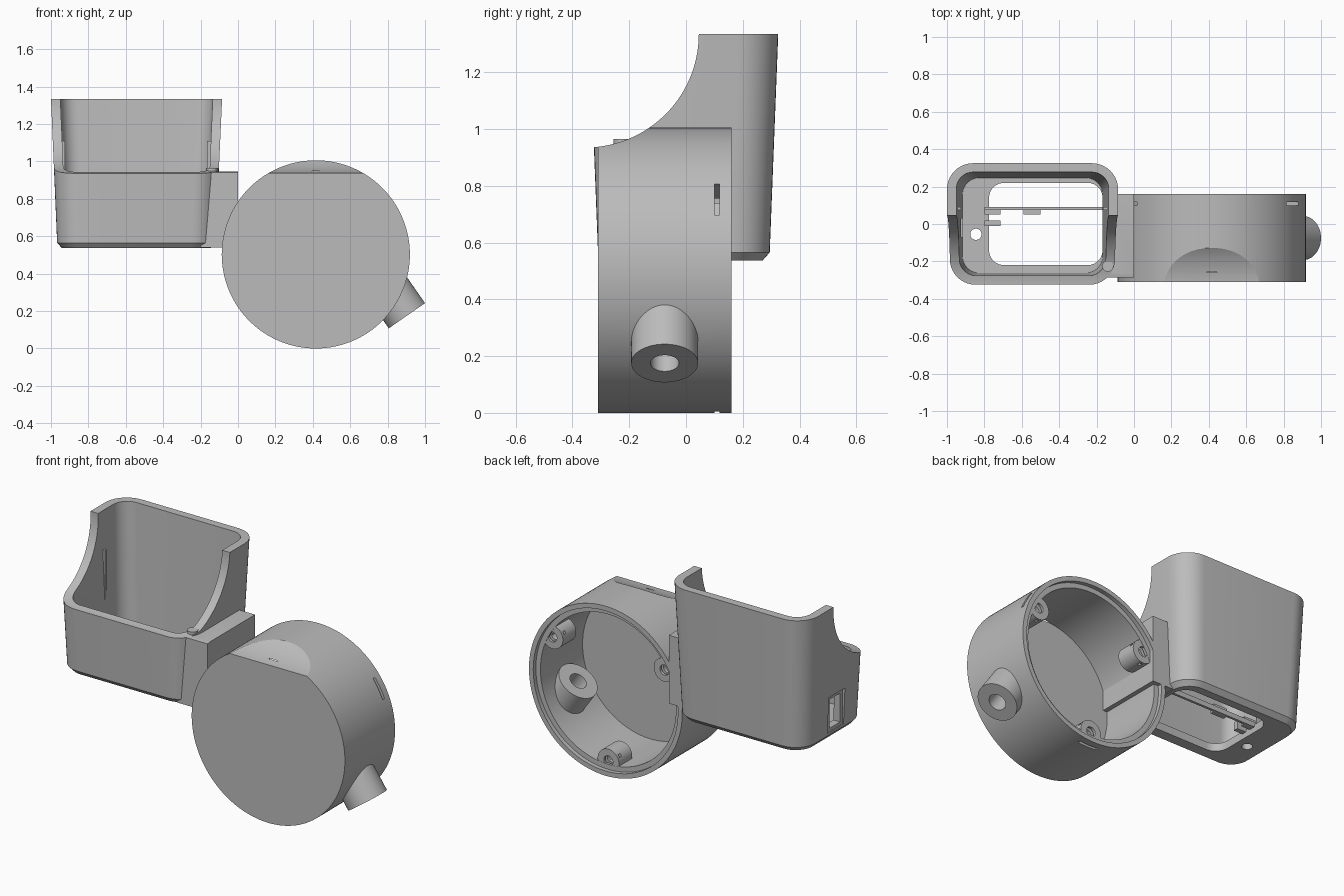
import bpy, bmesh, math
from mathutils import Matrix, Vector

cube = bpy.data.objects.get("Cube")
if cube:
    bpy.data.objects.remove(cube, do_unlink=True)

grey = bpy.data.materials.new("plain grey")
grey.use_nodes = True
COLOUR = (0.5, 0.5, 0.5, 1)
grey.diffuse_color = COLOUR
grey.node_tree.nodes["Principled BSDF"].inputs["Base Color"].default_value = COLOUR

DRUM_X, DRUM_Z, DRUM_R = 0.416, 0.503, 0.503


def finish(name, bm):
    bm.normal_update()
    bmesh.ops.recalc_face_normals(bm, faces=bm.faces)
    mesh = bpy.data.meshes.new(name)
    bm.to_mesh(mesh)
    bm.free()
    mesh.materials.append(grey)
    ob = bpy.data.objects.new(name, mesh)
    bpy.context.collection.objects.link(ob)
    return ob


def box(name, x, y, z, turn=None):
    """Box from (low, high) ranges, optionally transformed."""
    bm = bmesh.new()
    bmesh.ops.create_cube(bm, size=1)
    for v in bm.verts:
        v.co = Vector([(a + b) / 2 + c * (b - a) for (a, b), c in zip((x, y, z), v.co)])
    if turn:
        bm.transform(turn)
    return finish(name, bm)


def bridge(bm, rings):
    """Skin a list of vertex rings and cap both ends."""
    n = len(rings[0])
    for low, high in zip(rings, rings[1:]):
        for i in range(n):
            j = (i + 1) % n
            bm.faces.new((low[i], low[j], high[j], high[i]))
    bm.faces.new(rings[0][::-1])
    bm.faces.new(rings[-1])


def rod(name, start, end, radius, sides=48):
    start, end = Vector(start), Vector(end)
    turn = (end - start).to_track_quat('Z', 'Y')
    bm = bmesh.new()
    angles = [math.tau * i / sides for i in range(sides)]
    bridge(bm, [[bm.verts.new(p + turn @ Vector((radius * math.cos(a), radius * math.sin(a), 0)))
                 for a in angles] for p in (start, end)])
    return finish(name, bm)


def loft(name, layers, steps=10):
    """Solid through rounded rectangles given as (z, x0, x1, y0, y1, radius)."""
    bm = bmesh.new()
    rings = []
    for z, x0, x1, y0, y1, r in layers:
        ring = []
        corners = ((x1 - r, y1 - r), (x0 + r, y1 - r), (x0 + r, y0 + r), (x1 - r, y0 + r))
        for q, (cx, cy) in enumerate(corners):
            for i in range(steps + 1):
                a = math.pi / 2 * (q + i / steps)
                ring.append(bm.verts.new((cx + r * math.cos(a), cy + r * math.sin(a), z)))
        rings.append(ring)
    bridge(bm, rings)
    return finish(name, bm)


def lathe(name, profile, sides=128):
    """Spin (radius, y) points round the drum axis."""
    bm = bmesh.new()
    verts = [bm.verts.new((r, y, 0)) for r, y in profile]
    edges = [bm.edges.new(pair) for pair in zip(verts, verts[1:])]
    bmesh.ops.spin(bm, geom=verts + edges, axis=(0, 1, 0), cent=(0, 0, 0),
                   angle=math.tau, steps=sides, use_duplicate=False)
    bmesh.ops.remove_doubles(bm, verts=bm.verts, dist=1e-4)
    bm.transform(Matrix.Translation((DRUM_X, 0, DRUM_Z)))
    return finish(name, bm)


def carve(ob, cutters):
    for c in cutters:
        mod = ob.modifiers.new("cut", 'BOOLEAN')
        mod.operation, mod.solver, mod.object = 'DIFFERENCE', 'EXACT', c
    bpy.context.view_layer.update()
    evaluated = ob.evaluated_get(bpy.context.evaluated_depsgraph_get())
    mesh = bpy.data.meshes.new_from_object(evaluated)
    ob.modifiers.clear()
    ob.data = mesh


# Cutters: swept scoop, cup cavity, floor window, screw hole and cable port
scoop = rod("scoop_cutter", (-1.3, -0.355, 1.335), (1.3, -0.355, 1.335), 0.4, 160)
cavity = loft("cavity_cutter", [(0.585, -0.917, -0.168, -0.262, 0.247, 0.09),
                                (1.45, -0.955, -0.13, -0.297, 0.282, 0.09)])
window = loft("window_cutter", [(0.4, -0.775, -0.168, -0.22, 0.22, 0.08),
                                (0.7, -0.775, -0.168, -0.22, 0.22, 0.08)])
screw = rod("screw_cutter", (-0.845, -0.055, 0.4), (-0.845, -0.055, 0.7), 0.03)
port = box("port_cutter", (-1.1, -0.85), (-0.07, 0.03), (0.6, 0.77))
port_recess = box("port_recess_cutter", (-1.1, -0.962), (-0.095, 0.055), (0.58, 0.795))
cutters = [scoop, cavity, window, screw, port, port_recess]

# Tapered cup with a chamfered base
cup = loft("cup", [(0.537, -0.942, -0.145, -0.285, 0.27, 0.11),
                   (0.565, -0.967, -0.12, -0.31, 0.295, 0.13),
                   (1.335, -1.0, -0.085, -0.34, 0.325, 0.14)])
carve(cup, cutters)

# Connecting block
block = box("connector_block", (-0.2, 0.0), (-0.285, 0.16), (0.54, 0.945))
carve(block, [scoop, cavity, window])

# Drum, closed at the front, with a rebate at the open back
drum = lathe("drum", [(0, -0.31), (DRUM_R, -0.31), (DRUM_R, 0.16), (0.475, 0.16),
                      (0.475, 0.135), (0.445, 0.135), (0.445, -0.26), (0, -0.26)])

# Angled cable spout
spout_dir = Vector((0.57, 0, -0.82)).normalized()
spout_end = Vector((0.903, -0.075, 0.175))
spout = rod("cable_spout", spout_end - spout_dir * 0.25, spout_end, 0.118, 64)
bore = rod("bore_cutter", spout_end - spout_dir * 0.5, spout_end + spout_dir * 0.1, 0.05)
carve(spout, [bore])

# Screw bosses with nut slots through the drum wall
slots, bosses = [], []
for i, degrees in enumerate((30, 150, 270)):
    a = math.radians(degrees)
    x, z = DRUM_X + 0.425 * math.cos(a), DRUM_Z + 0.425 * math.sin(a)
    turn = Matrix.Translation((DRUM_X, 0, DRUM_Z)) @ Matrix.Rotation(-a, 4, 'Y')
    slot = box("slot_cutter", (0.38, 0.6), (0.1, 0.118), (-0.063, 0.063), turn)
    hole = rod("boss_hole_cutter", (x, 0.06, z), (x, 0.3, z), 0.03)
    boss = rod(f"screw_boss_{i + 1}", (x, 0.01, z), (x, 0.134, z), 0.07)
    carve(boss, [slot, hole])
    bosses.append(boss)
    slots.append(slot)
    cutters.append(hole)
carve(drum, [scoop, bore] + slots)
cutters += slots + [bore]

# Board rail across the window, its wall guides and small clips
rail = box("board_rail", (-0.8, -0.16), (0.075, 0.09), (0.57, 0.6))
clips = [box("rail_clip_left", (-0.8, -0.715), (0.05, 0.078), (0.57, 0.62)),
         box("rail_clip_middle", (-0.59, -0.5), (0.05, 0.078), (0.57, 0.62)),
         box("port_clip", (-0.8, -0.715), (-0.012, 0.018), (0.57, 0.62))]
guides = [box("guide_right", (-0.96, -0.925), (0.075, 0.09), (0.57, 1.11)),
          box("guide_left", (-0.165, -0.13), (0.075, 0.09), (0.57, 1.11))]
post = rod("corner_post", (-0.14, -0.225, 0.57), (-0.14, -0.225, 0.965), 0.03)

for c in cutters:
    bpy.data.objects.remove(c, do_unlink=True)

# Smooth curved walls, keep edges sharp
bpy.ops.object.select_all(action='DESELECT')
parts = [cup, block, drum, spout, rail, post] + bosses + clips + guides
for ob in parts:
    ob.select_set(True)
bpy.context.view_layer.objects.active = cup
bpy.ops.object.shade_smooth_by_angle(angle=math.radians(30))
